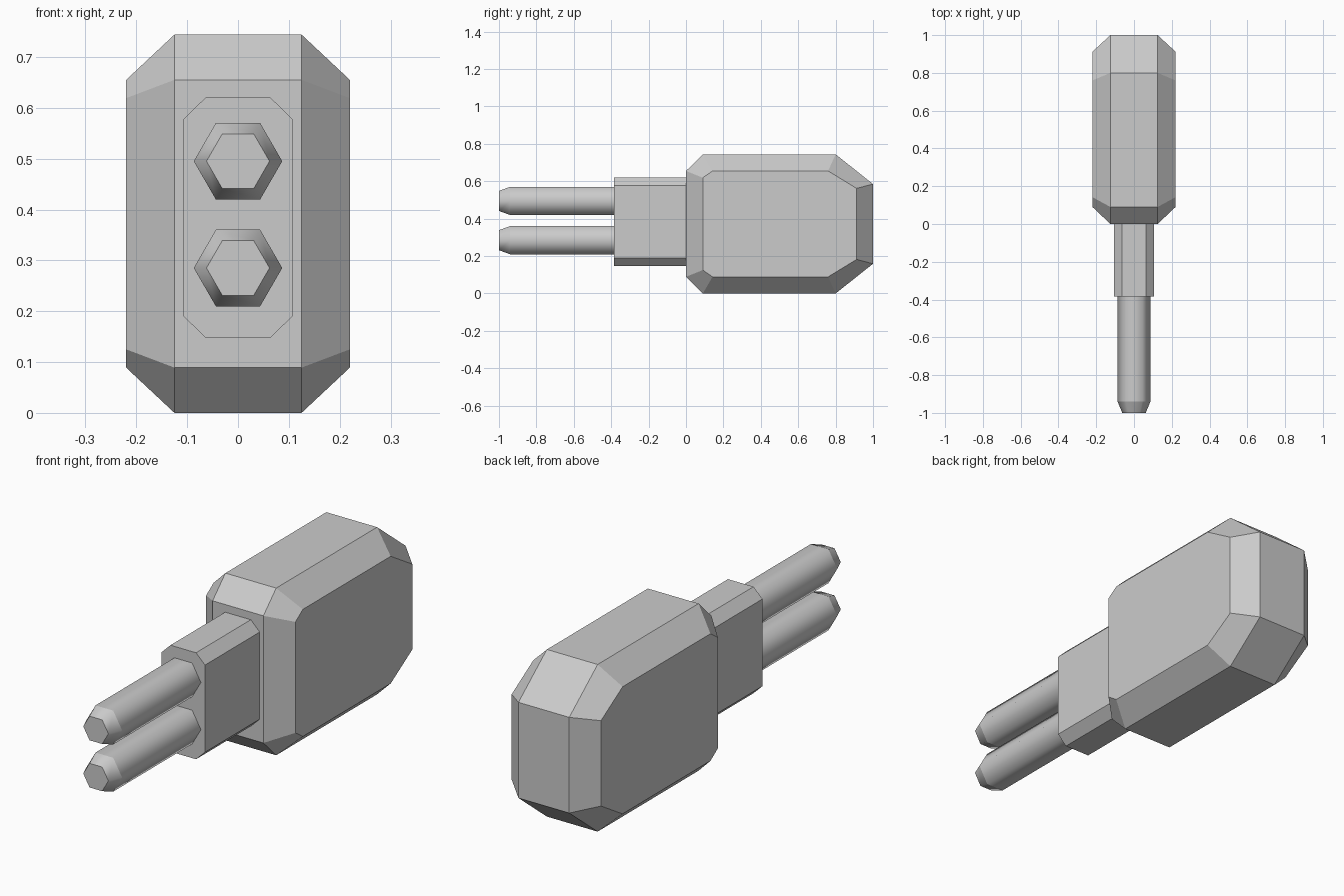
import bpy, bmesh, math

cube = bpy.data.objects.get("Cube")
if cube:
    bpy.data.objects.remove(cube, do_unlink=True)

GREY = (0.6, 0.6, 0.6, 1.0)
mat = bpy.data.materials.new("plain_grey")
mat.use_nodes = True
mat.diffuse_color = GREY
mat.node_tree.nodes["Principled BSDF"].inputs["Base Color"].default_value = GREY

MID_Z = 0.372


def loft(name, rings, smooth_sides=False):
    """Skin a list of equal-length point rings and cap both ends."""
    bm = bmesh.new()
    loops = [[bm.verts.new(p) for p in ring] for ring in rings]
    n = len(loops[0])
    for a, b in zip(loops, loops[1:]):
        for i in range(n):
            j = (i + 1) % n
            f = bm.faces.new((a[i], a[j], b[j], b[i]))
            f.smooth = smooth_sides
    bm.faces.new(loops[0])
    bm.faces.new(loops[-1])
    # keep every ring crisp, so only the lengthwise edges blend
    for loop in loops:
        for i in range(n):
            bm.edges.get((loop[i], loop[(i + 1) % n])).smooth = False
    bmesh.ops.recalc_face_normals(bm, faces=bm.faces)
    mesh = bpy.data.meshes.new(name)
    bm.to_mesh(mesh)
    bm.free()
    mesh.materials.append(mat)
    obj = bpy.data.objects.new(name, mesh)
    bpy.context.collection.objects.link(obj)
    return obj


def mirrored(half):
    """Close an upper (a, height) half profile by mirroring it downwards."""
    return half + [(a, -h) for a, h in reversed(half)]


# Chamfered housing: wide middle outline, smaller outline on each side
outer = mirrored([(0.0, 0.283), (0.09, 0.372), (0.80, 0.372), (1.0, 0.213)])
inner = mirrored([(0.09, 0.247), (0.142, 0.283), (0.76, 0.283), (0.912, 0.19)])
sections = [(-0.22, inner), (-0.125, outer), (0.125, outer), (0.22, inner)]
loft("housing", [[(x, y, MID_Z + h) for y, h in prof] for x, prof in sections])

# Octagonal neck
neck = mirrored([(-0.107, 0.194), (-0.063, 0.237), (0.063, 0.237), (0.107, 0.194)])
loft("neck", [[(x, y, 0.384 + h) for x, h in neck] for y in (-0.385, 0.005)])

# Two hexagonal prongs with tapered tips
for name, z in (("upper_prong", 0.495), ("lower_prong", 0.285)):
    rings = []
    for y, r in ((-1.0, 0.062), (-0.94, 0.087), (-0.38, 0.087)):
        rings.append([(r * math.cos(k * math.pi / 3), y, z + r * math.sin(k * math.pi / 3))
                      for k in range(6)])
    loft(name, rings, smooth_sides=True)
